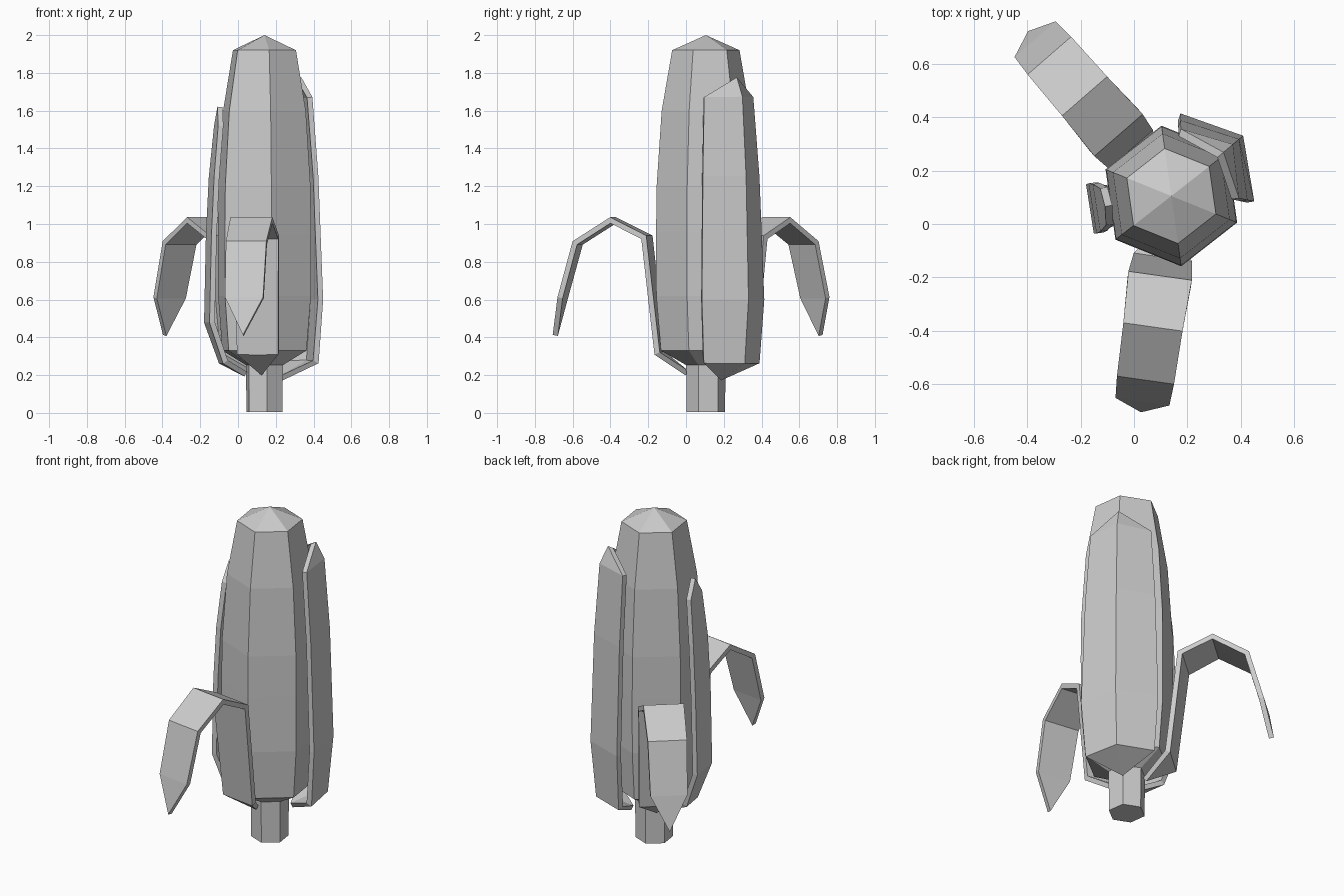
import bpy, bmesh
from math import radians, cos, sin

if "Cube" in bpy.data.objects:
    bpy.data.objects.remove(bpy.data.objects["Cube"])

CX, CY = 0.14, 0.105   # axis of the cob


def finish(name, bm):
    bmesh.ops.remove_doubles(bm, verts=bm.verts, dist=0.0005)
    bmesh.ops.recalc_face_normals(bm, faces=bm.faces)
    mesh = bpy.data.meshes.new(name)
    bm.to_mesh(mesh)
    bm.free()
    obj = bpy.data.objects.new(name, mesh)
    bpy.context.collection.objects.link(obj)
    return obj


def skin(bm, rows, closed):
    n = len(rows[0])
    for a, b in zip(rows, rows[1:]):
        for i in range(n if closed else n - 1):
            j = (i + 1) % n
            bm.faces.new((a[i], a[j], b[j], b[i]))


def hex_lathe(name, profile, cap_bottom=False):
    """Six-sided turned shape from (radius, z) pairs."""
    bm = bmesh.new()
    rows = []
    for r, z in profile:
        angles = [radians(-82 + 60 * k) for k in range(6)]
        rows.append([bm.verts.new((CX + r * cos(a), CY + r * sin(a), z)) for a in angles])
    skin(bm, rows, True)
    if cap_bottom:
        bm.faces.new(rows[0][::-1])
    return finish(name, bm)


def leaf(name, azimuth, path):
    """Pointed husk strip from (radius, z, half width, edge setback) rows."""
    a = radians(azimuth)
    bm = bmesh.new()
    rows = []
    for r, z, half, back in path:
        row = []
        for s in (-1, 0, 1):
            d, w = r - back * abs(s), half * s
            row.append(bm.verts.new((CX + d * cos(a) - w * sin(a),
                                     CY + d * sin(a) + w * cos(a), z)))
        rows.append(row)
    skin(bm, rows, False)
    obj = finish(name, bm)
    mod = obj.modifiers.new("thickness", 'SOLIDIFY')
    mod.thickness = 0.028
    mod.offset = 0
    mod.use_even_offset = True
    return obj


# Cob and stem
hex_lathe("cob", [(0.10, 0.25), (0.24, 0.33), (0.265, 0.62), (0.266, 0.95),
                  (0.263, 1.2), (0.236, 1.6), (0.18, 1.92), (0, 2.0)])
hex_lathe("stem", [(0.103, 0.005), (0.105, 0.26), (0, 0.26)], cap_bottom=True)

# Two husk leaves that curl over and hang
curl = [(0.10, 0.21, 0, 0), (0.245, 0.315, 0.11, 0), (0.315, 0.93, 0.12, 0),
        (0.495, 1.02, 0.112, 0), (0.685, 0.90, 0.108, 0),
        (0.765, 0.61, 0.102, 0), (0.805, 0.41, 0, 0)]
leaf("front_curled_leaf", 262, curl)
leaf("back_curled_leaf", 131, curl)

# Broad upright leaf folded around a corner of the cob
leaf("right_upright_leaf", 40,
     [(0.12, 0.185, 0, 0), (0.305, 0.27, 0.185, 0.105), (0.335, 0.60, 0.208, 0.122),
      (0.315, 1.25, 0.188, 0.118), (0.285, 1.67, 0.162, 0.108), (0.24, 1.77, 0, 0)])

# Narrow upright leaf
leaf("left_upright_leaf", 189,
     [(0.10, 0.205, 0, 0), (0.22, 0.27, 0.07, 0), (0.295, 0.48, 0.093, 0),
      (0.285, 0.94, 0.095, 0), (0.27, 1.25, 0.09, 0), (0.245, 1.52, 0.07, 0),
      (0.238, 1.62, 0, 0)])
